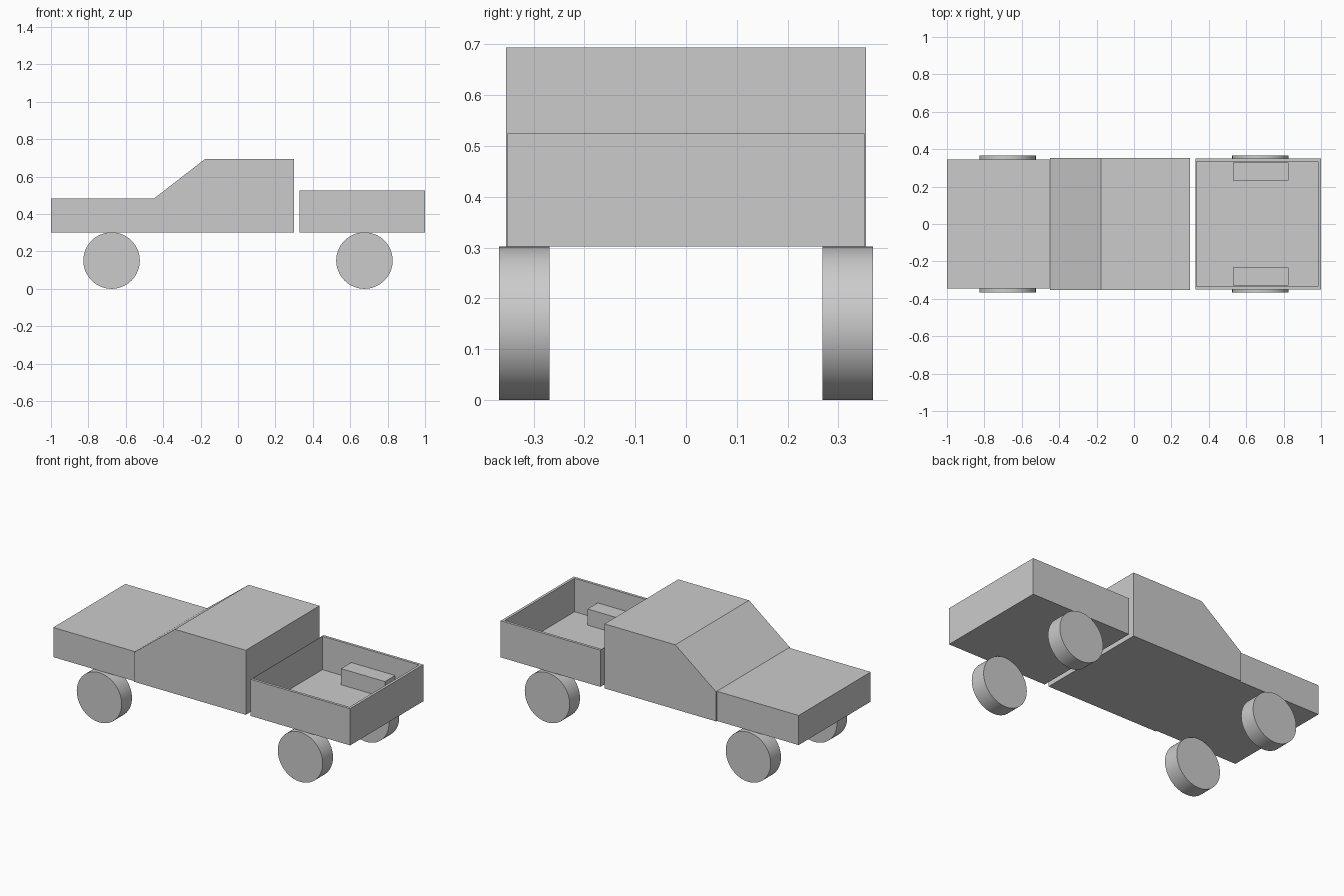
import bpy, bmesh
from mathutils import Matrix

cube = bpy.data.objects.get("Cube")
if cube:
    bpy.data.objects.remove(cube, do_unlink=True)

grey = bpy.data.materials.new("light_grey")
grey.use_nodes = True
COLOUR = (0.6, 0.6, 0.6, 1)
grey.diffuse_color = COLOUR
grey.node_tree.nodes["Principled BSDF"].inputs["Base Color"].default_value = COLOUR


def finish(name, bm):
    bmesh.ops.recalc_face_normals(bm, faces=bm.faces)
    mesh = bpy.data.meshes.new(name)
    bm.to_mesh(mesh)
    bm.free()
    mesh.materials.append(grey)
    obj = bpy.data.objects.new(name, mesh)
    bpy.context.collection.objects.link(obj)
    return obj


def extrude_profile(name, points, y0, y1):
    """Side profile in x and z, extruded across the width."""
    bm = bmesh.new()
    face = bm.faces.new([bm.verts.new((x, y0, z)) for x, z in points])
    new = bmesh.ops.extrude_face_region(bm, geom=[face])["geom"]
    verts = [v for v in new if isinstance(v, bmesh.types.BMVert)]
    bmesh.ops.translate(bm, verts=verts, vec=(0, y1 - y0, 0))
    return finish(name, bm)


def box(name, x0, x1, y0, y1, z0, z1):
    return extrude_profile(name, [(x0, z0), (x1, z0), (x1, z1), (x0, z1)], y0, y1)


BASE = 0.302

# Hood and cab with sloping windscreen
box("hood", -1, -0.45, -0.346, 0.346, BASE, 0.482)
extrude_profile("cab", [(-0.45, BASE), (0.3, BASE), (0.3, 0.694),
                        (-0.176, 0.694), (-0.45, 0.482)], -0.354, 0.354)

# Open cargo bed: the top is inset to the wall line, then pushed down to the floor
bed = box("cargo_bed", 0.33, 1.0, -0.351, 0.351, BASE, 0.525)
bm = bmesh.new()
bm.from_mesh(bed.data)
top = max(bm.faces, key=lambda f: f.calc_center_median().z)
bmesh.ops.inset_individual(bm, faces=[top], thickness=0.023)
for v in top.verts:
    if v.co.x < 0.5:
        v.co.x = 0.333
floor = bmesh.ops.extrude_face_region(bm, geom=[top])["geom"]
bmesh.ops.translate(bm, verts=[v for v in floor if isinstance(v, bmesh.types.BMVert)],
                    vec=(0, 0, -0.203))
if top.is_valid:
    bmesh.ops.delete(bm, geom=[top], context='FACES_ONLY')
bmesh.ops.recalc_face_normals(bm, faces=bm.faces)
bm.to_mesh(bed.data)
bm.free()

# Wheels and wheel housings inside the bed
for side, s in (("left", 1), ("right", -1)):
    y = sorted((s * 0.233, s * 0.33))
    box(side + "_wheel_housing", 0.53, 0.825, *y, 0.32, 0.42)
    for end, x in (("front", -0.676), ("rear", 0.676)):
        bm = bmesh.new()
        bmesh.ops.create_cone(bm, cap_ends=True, segments=64, radius1=0.151,
                              radius2=0.151, depth=0.099,
                              matrix=Matrix.Rotation(1.5707963, 4, 'X'))
        wheel = finish(f"{end}_{side}_wheel", bm)
        wheel.location = (x, s * 0.318, 0.151)
        bpy.ops.object.select_all(action='DESELECT')
        wheel.select_set(True)
        bpy.context.view_layer.objects.active = wheel
        bpy.ops.object.shade_smooth_by_angle()
